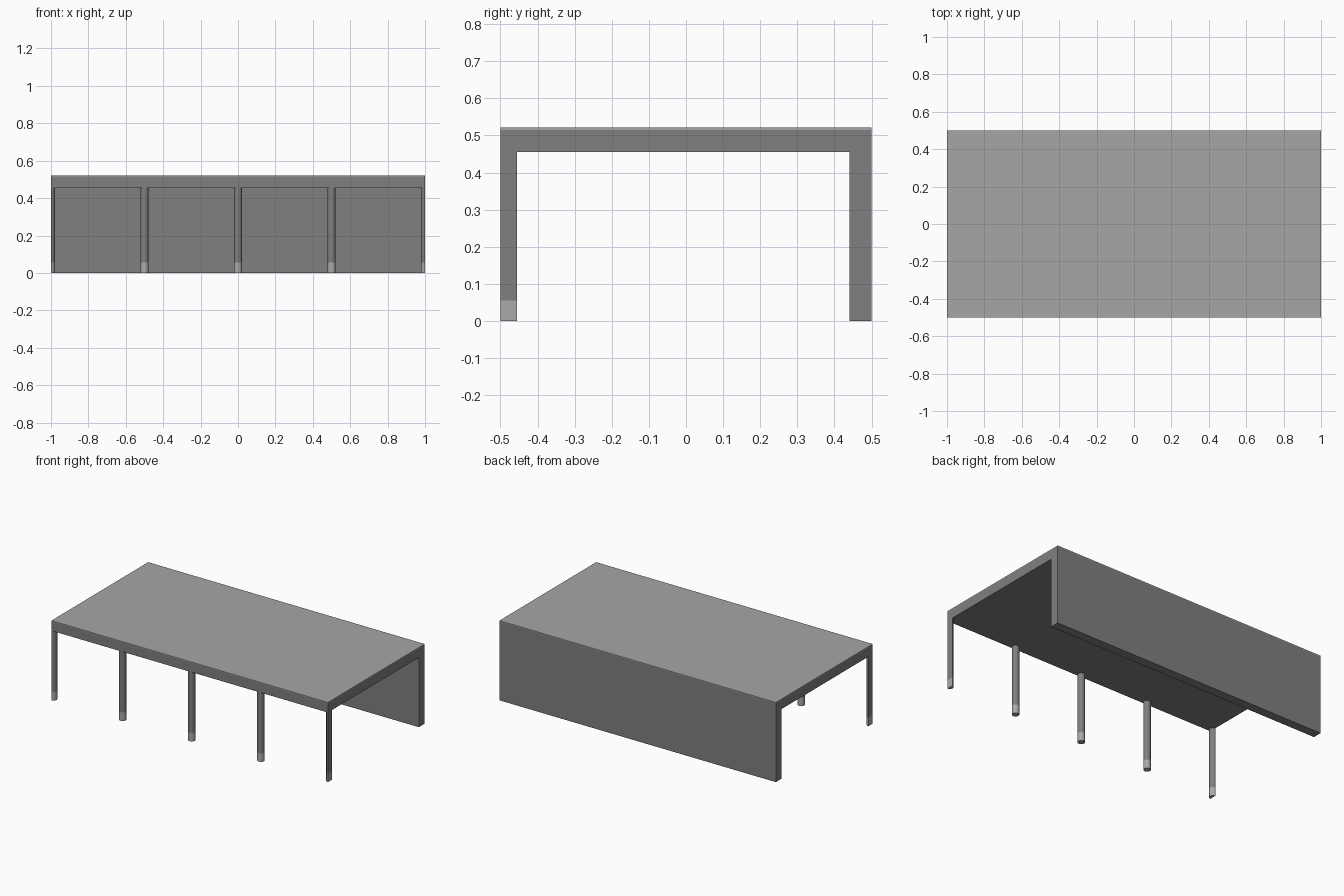
import bpy, bmesh, math
from mathutils import Vector

cube = bpy.data.objects.get("Cube")
if cube:
    bpy.data.objects.remove(cube, do_unlink=True)


def material(name, grey):
    m = bpy.data.materials.new(name)
    m.use_nodes = True
    color = (grey, grey, grey, 1.0)
    m.diffuse_color = color
    m.node_tree.nodes["Principled BSDF"].inputs["Base Color"].default_value = color
    return m


concrete = material("dark grey concrete", 0.214)
roofing = material("light grey roofing", 0.38)
footing = material("pale grey footing", 0.40)


def prism(name, points, sweep, mat, smooth=False):
    """Extrude a closed 3D outline along a vector."""
    bm = bmesh.new()
    face = bm.faces.new([bm.verts.new(p) for p in points])
    result = bmesh.ops.extrude_face_region(bm, geom=[face])
    verts = [v for v in result["geom"] if isinstance(v, bmesh.types.BMVert)]
    bmesh.ops.translate(bm, verts=verts, vec=Vector(sweep))
    bmesh.ops.recalc_face_normals(bm, faces=bm.faces)
    mesh = bpy.data.meshes.new(name)
    bm.to_mesh(mesh)
    bm.free()
    mesh.materials.append(mat)
    obj = bpy.data.objects.new(name, mesh)
    bpy.context.collection.objects.link(obj)
    if smooth:
        bpy.ops.object.select_all(action="DESELECT")
        obj.select_set(True)
        bpy.context.view_layer.objects.active = obj
        bpy.ops.object.shade_smooth_by_angle(angle=math.radians(35))
    return obj


# Back wall and roof slab as one angled profile swept along the length
WALL_TOP, SLAB_BOTTOM = 0.515, 0.455
profile = [(-0.5, SLAB_BOTTOM), (0.44, SLAB_BOTTOM), (0.44, 0),
           (0.5, 0), (0.5, WALL_TOP), (-0.5, WALL_TOP)]
prism("wall_and_roof_slab", [(-1, y, z) for y, z in profile], (2, 0, 0), concrete)

# Thin roof covering
corners = [(-1, -0.5), (1, -0.5), (1, 0.5), (-1, 0.5)]
prism("roof_covering", [(x, y, WALL_TOP) for x, y in corners], (0, 0, 0.006), roofing)

# Front columns: round ones inside, half-round ones flush with both ends
RADIUS, SIDES, BASE_HEIGHT = 0.0225, 12, 0.056
for i in range(5):
    x = -1 + 0.5 * i
    if i in (0, 4):
        start = -math.pi / 2 if i == 0 else math.pi / 2
        angles = [start + math.pi * k / (SIDES // 2) for k in range(SIDES // 2 + 1)]
    else:
        angles = [2 * math.pi * k / SIDES for k in range(SIDES)]
    ring = [(x + RADIUS * math.cos(a), -0.5 + RADIUS + RADIUS * math.sin(a)) for a in angles]
    prism(f"column_base_{i + 1}", [(px, py, 0) for px, py in ring],
          (0, 0, BASE_HEIGHT), footing, True)
    prism(f"column_shaft_{i + 1}", [(px, py, BASE_HEIGHT) for px, py in ring],
          (0, 0, SLAB_BOTTOM - BASE_HEIGHT), concrete, True)
